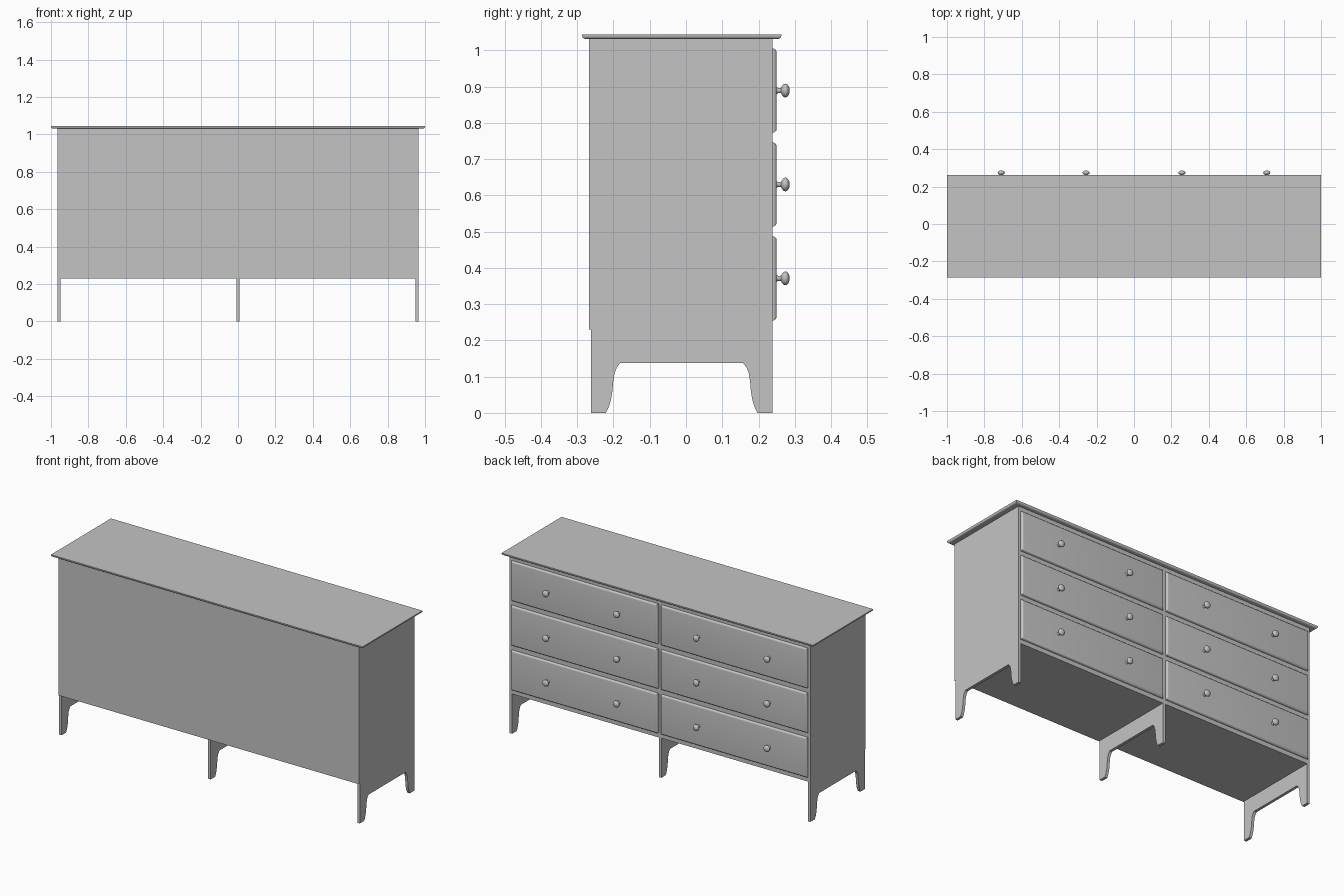
import bpy, bmesh, math
from mathutils import Matrix

cube = bpy.data.objects.get("Cube")
if cube:
    bpy.data.objects.remove(cube, do_unlink=True)

grey = bpy.data.materials.new("painted grey")
grey.use_nodes = True
grey.diffuse_color = (0.55, 0.55, 0.55, 1)
grey.node_tree.nodes["Principled BSDF"].inputs["Base Color"].default_value = (0.55, 0.55, 0.55, 1)

# Carcass limits
BACK, FACE = -0.262, 0.238
MID = (BACK + FACE) / 2
SIDE, THICK = 0.965, 0.016
BOTTOM, TOP = 0.23, 1.032


def finish(name, bm, smooth=False):
    bmesh.ops.recalc_face_normals(bm, faces=bm.faces)
    mesh = bpy.data.meshes.new(name)
    bm.to_mesh(mesh)
    bm.free()
    mesh.materials.append(grey)
    obj = bpy.data.objects.new(name, mesh)
    bpy.context.collection.objects.link(obj)
    if smooth:
        bpy.ops.object.select_all(action='DESELECT')
        obj.select_set(True)
        bpy.context.view_layer.objects.active = obj
        bpy.ops.object.shade_smooth_by_angle(angle=math.radians(35))
    return obj


def box_mesh(x, y, z):
    bm = bmesh.new()
    bmesh.ops.create_cube(bm, size=1)
    for v in bm.verts:
        v.co = [lo if c < 0 else hi for c, (lo, hi) in zip(v.co, (x, y, z))]
    return bm


def box(name, x, y, z):
    return finish(name, box_mesh(x, y, z))


def bevelled_box(name, x, y, z, pick, width):
    """Box with a rounded moulding on the edges chosen by pick."""
    bm = box_mesh(x, y, z)
    edges = [e for e in bm.edges if all(pick(v.co) for v in e.verts)]
    bmesh.ops.bevel(bm, geom=edges, offset=width, segments=5, profile=0.5, affect='EDGES')
    return finish(name, bm, smooth=True)


def leg_panel(name, x):
    """Upright panel whose lower edge is cut into two curved feet."""
    half = (FACE - BACK) / 2
    curve = [(0.041, 0), (0.049, 0.016), (0.055, 0.036), (0.059, 0.06), (0.061, 0.085),
             (0.065, 0.11), (0.071, 0.125), (0.080, 0.137)]
    left = [(MID - half + d, z) for d, z in curve]
    right = [(2 * MID - y, z) for y, z in reversed(left)]
    outline = [(BACK, TOP), (BACK, 0)] + left + right + [(FACE, 0), (FACE, TOP)]
    bm = bmesh.new()
    face = bm.faces.new([bm.verts.new((x - THICK / 2, y, z)) for y, z in outline])
    ext = bmesh.ops.extrude_face_region(bm, geom=[face])
    moved = [g for g in ext["geom"] if isinstance(g, bmesh.types.BMVert)]
    bmesh.ops.translate(bm, verts=moved, vec=(THICK, 0, 0))
    return finish(name, bm)


def knob(name, x, z):
    """Turned knob spun about the y axis: flared stem and flattened ball."""
    profile = [(0.0095, 0), (0.0075, 0.004), (0.0065, 0.009), (0.0075, 0.013)]
    for i in range(2, 11):
        a = math.pi * i / 10
        profile.append((0.019 * math.sin(a), 0.025 - 0.012 * math.cos(a)))
    bm = bmesh.new()
    verts = [bm.verts.new((max(r, 0), d, 0)) for r, d in profile]
    edges = [bm.edges.new(pair) for pair in zip(verts, verts[1:])]
    bmesh.ops.spin(bm, geom=verts + edges, cent=(0, 0, 0), axis=(0, 1, 0),
                   angle=math.tau, steps=24, use_duplicate=False)
    bmesh.ops.remove_doubles(bm, verts=bm.verts, dist=1e-5)
    bmesh.ops.transform(bm, matrix=Matrix.Translation((x, 0.249, z)), verts=bm.verts)
    return finish(name, bm, smooth=True)


# Upright panels with feet
centre = SIDE - THICK / 2
for name, x in (("right_side_panel", -centre), ("middle_panel", 0), ("left_side_panel", centre)):
    leg_panel(name, x)

# Thin board closing the plain long side
box("back_panel", (-SIDE, SIDE), (BACK - 0.006, BACK), (BOTTOM, TOP))

# Top board with rounded lower edge
bevelled_box("top_board", (-1, 1), (-0.287, 0.263), (TOP - 0.001, 1.044),
             lambda c: c.z < TOP, 0.0105)

# Bottom board, rails, drawers and knobs, for both bays
ROWS = {"bottom": 0.371, "middle": 0.630, "top": 0.889}
for side, s in (("left", 1), ("right", -1)):
    bay = sorted((s * THICK / 2, s * (SIDE - THICK)))
    box(side + "_bottom_board", bay, (BACK, FACE), (BOTTOM, BOTTOM + 0.03))
    box(side + "_top_rail", bay, (FACE - 0.03, FACE), (TOP - 0.036, TOP))
    for row in ("middle", "top"):
        z = ROWS[row] - 0.13
        box(f"{side}_{row}_rail", bay, (FACE - 0.03, FACE), (z - 0.018, z + 0.018))
    for row, z in ROWS.items():
        bevelled_box(f"{side}_{row}_drawer", sorted((s * 0.010, s * 0.951)),
                     (FACE - 0.004, 0.250), (z - 0.116, z + 0.116),
                     lambda c: c.y > FACE, 0.011)
        for part, x in (("inner", 0.256), ("outer", 0.710)):
            knob(f"{side}_{row}_{part}_knob", s * x, z)
